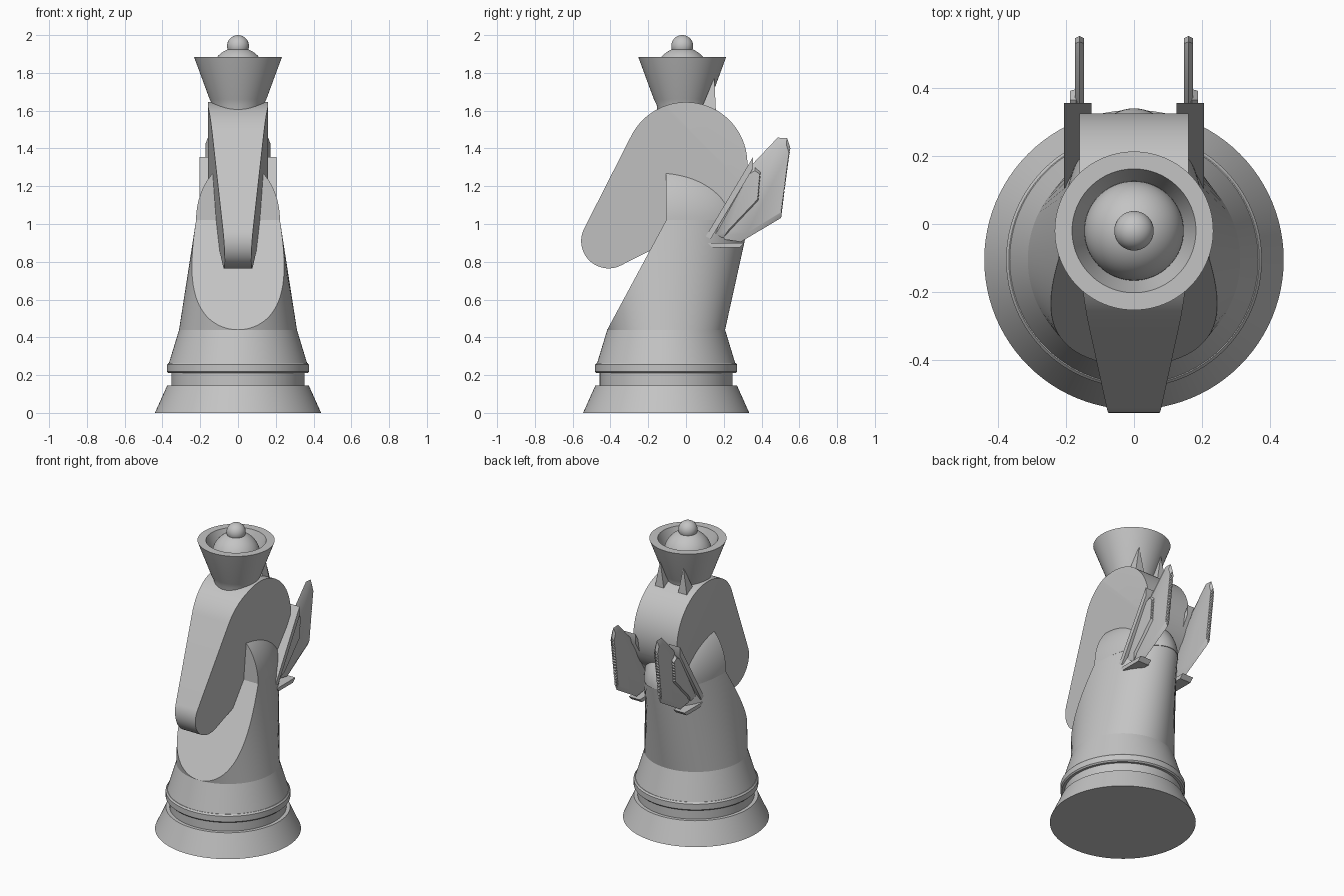
import bpy, bmesh, math
from mathutils import Vector

if "Cube" in bpy.data.objects:
    bpy.data.objects.remove(bpy.data.objects["Cube"])

grey = bpy.data.materials.new("stone grey")
grey.use_nodes = True
COLOUR = (0.55, 0.55, 0.55, 1)
grey.diffuse_color = COLOUR
grey.node_tree.nodes["Principled BSDF"].inputs["Base Color"].default_value = COLOUR

SEG = 96
BASE_Y = -0.105


def finish(name, bm, mirror=False, smooth=35):
    """Turn a bmesh into a shaded object, optionally mirrored across x."""
    bmesh.ops.remove_doubles(bm, verts=bm.verts, dist=1e-5)
    bmesh.ops.recalc_face_normals(bm, faces=bm.faces)
    mesh = bpy.data.meshes.new(name)
    bm.to_mesh(mesh)
    bm.free()
    ob = bpy.data.objects.new(name, mesh)
    bpy.context.collection.objects.link(ob)
    mesh.materials.append(grey)
    if mirror:
        ob.modifiers.new("mirror", 'MIRROR')
    bpy.ops.object.select_all(action='DESELECT')
    ob.select_set(True)
    bpy.context.view_layer.objects.active = ob
    bpy.ops.object.shade_smooth_by_angle(angle=math.radians(smooth))
    return ob


def bridge(bm, rings, caps=True):
    """Join equal-length vertex rings, closing both ends."""
    n = len(rings[0])
    for a, b in zip(rings, rings[1:]):
        for i in range(n):
            j = (i + 1) % n
            bm.faces.new((a[i], a[j], b[j], b[i]))
    if caps:
        bm.faces.new(rings[0])
        bm.faces.new(rings[-1])


def loft(sections, cy):
    """Stack ellipses given as (x radius, y radius, z)."""
    bm = bmesh.new()
    rings = []
    for a, b, z in sections:
        rings.append([bm.verts.new((a * math.cos(t), cy + b * math.sin(t), z))
                      for t in (2 * math.pi * i / SEG for i in range(SEG))])
    bridge(bm, rings)
    return bm


def lathe(name, profile, cy):
    return finish(name, loft([(r, r, z) for r, z in profile], cy))


def cut(bm, point, normal):
    """Slice away the side the normal points to and cap the opening."""
    geom = bm.verts[:] + bm.edges[:] + bm.faces[:]
    bmesh.ops.bisect_plane(bm, geom=geom, dist=1e-5, plane_co=point,
                           plane_no=normal, clear_outer=True)
    bmesh.ops.holes_fill(bm, edges=[e for e in bm.edges if e.is_boundary], sides=0)


def slab(outline, x0, x1):
    """Extrude a (y, z) outline between two x positions."""
    bm = bmesh.new()
    bridge(bm, [[bm.verts.new((x, y, z)) for y, z in outline] for x in (x0, x1)])
    return bm


def ball(name, r, loc):
    bm = bmesh.new()
    bmesh.ops.create_uvsphere(bm, u_segments=64, v_segments=32, radius=r)
    bmesh.ops.translate(bm, verts=bm.verts, vec=loc)
    return finish(name, bm)


# Turned base: foot, groove, ring and shoulder
lathe("foot", [(0.44, 0), (0.375, 0.145), (0.35, 0.145)], BASE_Y)
lathe("groove", [(0.352, 0.14), (0.352, 0.22)], BASE_Y)
lathe("ring", [(0.35, 0.21), (0.368, 0.21), (0.376, 0.218), (0.376, 0.255),
               (0.368, 0.265), (0.35, 0.265)], BASE_Y)
lathe("shoulder", [(0.366, 0.262), (0.312, 0.44)], BASE_Y)

# Neck with a sloping flat chest
bm = loft([(0.312, 0.312, 0.44), (0.222, 0.44, 1.02)], BASE_Y)
cut(bm, (0, -0.417, 0.44), (0, -0.58, 0.312))
finish("neck", bm)

# Half dome on top of the neck
bm = bmesh.new()
bmesh.ops.create_uvsphere(bm, u_segments=SEG, v_segments=48, radius=1)
for v in bm.verts:
    v.co = Vector((0.222 * v.co.x, BASE_Y + 0.445 * v.co.y, 1.02 + 0.31 * v.co.z))
cut(bm, (0, BASE_Y, 0), (0, -1, 0))
cut(bm, (0, 0, 1.02), (0, 0, -1))
finish("neck_dome", bm)

# Head: hull of two circles, tapering towards the muzzle past a fold
crown_c, muzzle_c = Vector((0, 1.32)), Vector((-0.41, 0.91))
R, r = 0.325, 0.145
axis = (muzzle_c - crown_c).normalized()
heading = math.atan2(axis.y, axis.x)
half = math.acos((R - r) / (muzzle_c - crown_c).length)


def arc(c, rad, a0, a1, n):
    return [(c.x + rad * math.cos(a0 + (a1 - a0) * i / n),
             c.y + rad * math.sin(a0 + (a1 - a0) * i / n)) for i in range(n + 1)]


outline = arc(muzzle_c, r, heading - half, heading + half, 32)
outline += arc(crown_c, R, heading + half, heading + 2 * math.pi - half, 64)
bm = slab(outline, -0.16, 0.16)
FOLD = -0.14
fold_point = crown_c + axis * FOLD
bmesh.ops.bisect_plane(bm, geom=bm.verts[:] + bm.edges[:] + bm.faces[:], dist=1e-5,
                       plane_co=(0, *fold_point), plane_no=(0, *axis))
for v in bm.verts:
    s = (Vector(v.co.yz) - crown_c).dot(axis)
    v.co.x *= 1 - 0.65 * max(0, s - FOLD)
finish("head", bm, smooth=20)

# Flared crown cup with a dome and bead inside
CROWN_Y = -0.02
lathe("crown_cup", [(0.13, 1.56), (0.135, 1.63), (0.15, 1.66), (0.233, 1.885),
                    (0.182, 1.885), (0.145, 1.78)], CROWN_Y)
ball("crown_dome", 0.146, (0, CROWN_Y, 1.789))
ball("crown_bead", 0.058, (0, CROWN_Y, 1.942))

# Ears: leaning pyramids behind the crown
bm = bmesh.new()
base = [bm.verts.new(p) for p in ((0.045, 0.06, 1.56), (0.125, 0.06, 1.56),
                                  (0.125, 0.16, 1.56), (0.045, 0.16, 1.56))]
tip = bm.verts.new((0.085, 0.15, 1.775))
bm.faces.new(base)
for i in range(4):
    bm.faces.new((base[i], base[(i + 1) % 4], tip))
finish("ears", bm, mirror=True)


# Wings: lens-section feathers with a scalloped trailing edge
def feather(name, points, scallop, x, thick, teeth):
    """The edge from points[scallop] to the next one gets small teeth."""
    pts = [Vector(p) for p in points]
    a, b = pts[scallop], pts[scallop + 1]
    out = Vector(((b - a).y, -(b - a).x)).normalized()
    edge = [a.lerp(b, i / (2 * teeth)) + out * (0.004 * (i % 2))
            for i in range(1, 2 * teeth)]
    pts = pts[:scallop + 1] + edge + pts[scallop + 1:]
    mid = sum(pts, Vector((0, 0))) / len(pts)
    bm = bmesh.new()
    rings = []
    for dx, k in ((-thick, 0.85), (0, 1), (thick, 0.85)):
        rings.append([bm.verts.new((x + dx, *mid.lerp(p, k))) for p in pts])
    bridge(bm, rings)
    return finish(name, bm, mirror=True)


feather("long_feathers", [(0.13, 0.93), (0.29, 0.905), (0.5, 1.03), (0.55, 1.41),
                          (0.535, 1.455), (0.485, 1.457), (0.355, 1.32)],
        2, 0.16, 0.013, 18)
feather("short_feathers", [(0.13, 0.92), (0.2, 0.93), (0.38, 1.12), (0.393, 1.28),
                           (0.365, 1.3), (0.33, 1.28)],
        2, 0.17, 0.018, 8)
finish("wing_spars", slab([(0.105, 0.935), (0.13, 0.92), (0.355, 1.295),
                           (0.355, 1.355)], 0.125, 0.205), mirror=True)
finish("wing_shelves", slab([(0.115, 0.9), (0.14, 0.875), (0.285, 0.875),
                             (0.31, 0.9)], 0.125, 0.205), mirror=True)
